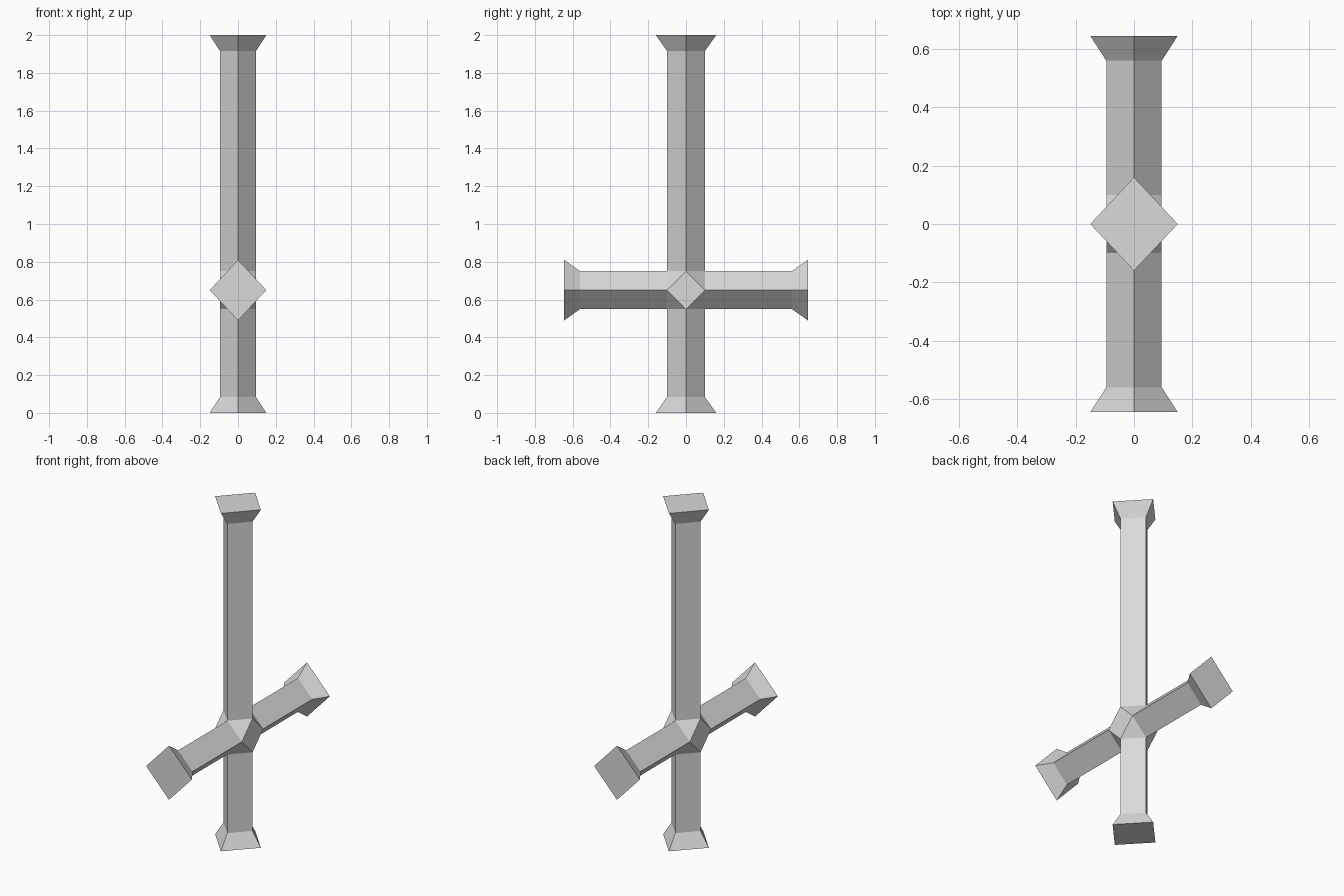
import bpy, bmesh, math
from mathutils import Vector

if "Cube" in bpy.data.objects:
    bpy.data.objects.remove(bpy.data.objects["Cube"])

HX, HR, CZ = 0.095, 0.10, 0.65     # half width, half depth, crossing height
FX, FR = 0.15, 0.16                # flared end half sizes

bm = bmesh.new()

# Hub: faceted block whose square faces start the four arms
for a in (-1, 1):
    for b in (-1, 1):
        bm.verts.new((a * HX, b * HR, CZ))
        bm.verts.new((a * HX, 0, CZ + b * HR))
        bm.verts.new((0, a * HR, CZ + b * HR))
bmesh.ops.convex_hull(bm, input=bm.verts[:])
bmesh.ops.dissolve_limit(bm, angle_limit=math.radians(2),
                         verts=bm.verts[:], edges=bm.edges[:])
bmesh.ops.recalc_face_normals(bm, faces=bm.faces[:])


def extrude_to(face, axis, value, flare=False):
    """Extrude a cap to a coordinate on the axis, optionally flaring it."""
    new = bmesh.ops.extrude_discrete_faces(bm, faces=[face])["faces"][0]
    for v in new.verts:
        v.co[axis] = value
        if flare:
            other = 3 - axis
            mid = CZ if other == 2 else 0
            v.co.x *= FX / HX
            v.co[other] = mid + (v.co[other] - mid) * FR / HR
    return new


# Arms: shaft, then flared end (axis, direction, shaft end, tip)
arms = [(2, 1, 1.915, 2.0), (2, -1, 0.085, 0.0),
        (1, 1, 0.56, 0.645), (1, -1, -0.56, -0.645)]
for axis, sign, shaft_end, tip in arms:
    d = Vector((0, 0, 0))
    d[axis] = sign
    cap = max(bm.faces, key=lambda f: f.normal.dot(d) if f.calc_center_median()[axis] * sign
              > (CZ * sign if axis == 2 else 0) else -2)
    cap = extrude_to(cap, axis, shaft_end)
    extrude_to(cap, axis, tip, flare=True)
    bm.normal_update()

bmesh.ops.recalc_face_normals(bm, faces=bm.faces[:])
mesh = bpy.data.meshes.new("cross")
bm.to_mesh(mesh)
bm.free()

# Plain stone grey
grey = bpy.data.materials.new("light_grey")
grey.diffuse_color = (0.7, 0.7, 0.7, 1)
grey.use_nodes = True
grey.node_tree.nodes["Principled BSDF"].inputs["Base Color"].default_value = grey.diffuse_color
mesh.materials.append(grey)
cross = bpy.data.objects.new("cross", mesh)
bpy.context.collection.objects.link(cross)
